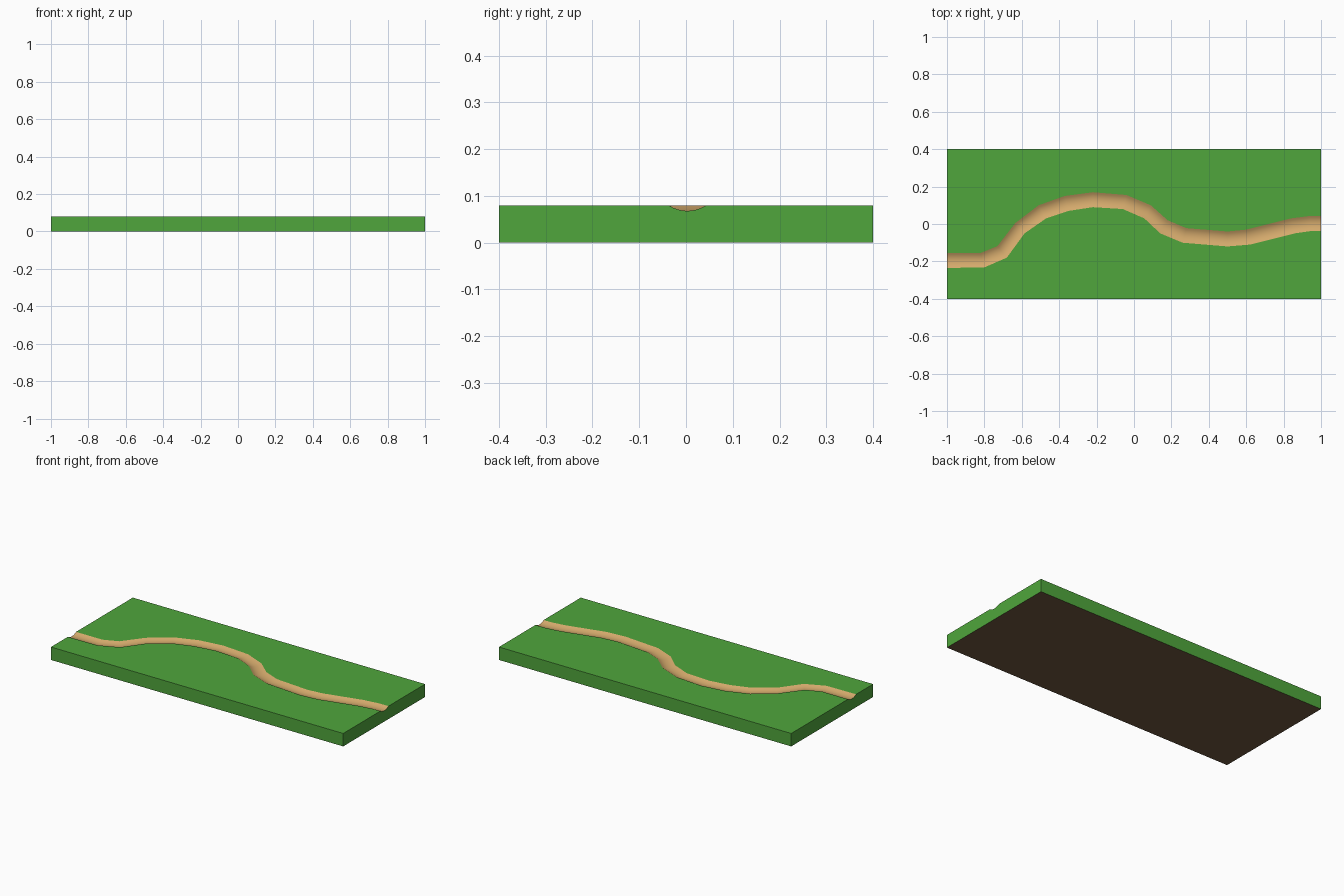
import bpy, bmesh, math
from mathutils import Vector

if "Cube" in bpy.data.objects:
    bpy.data.objects.remove(bpy.data.objects["Cube"])

HALF_Y, TOP = 0.4, 0.08
WIDTH, DEPTH, SEGS = 0.08, 0.012, 8

# Both banks of the winding trail: (far x, far y, near x, near y)
BANKS = [
    (-1, -.155, -1, -.235), (-.82, -.155, -.80, -.232), (-.73, -.118, -.68, -.18),
    (-.635, .005, -.585, -.05), (-.51, .10, -.47, .03), (-.37, .15, -.35, .07),
    (-.22, .17, -.22, .09), (-.04, .155, -.06, .08), (.09, .10, .055, .03),
    (.18, .02, .14, -.05), (.28, -.022, .26, -.10), (.50, -.04, .50, -.12),
    (.60, -.03, .62, -.11), (.84, .03, .86, -.05), (.94, .043, .95, -.037),
    (1, .043, 1, -.037)]


def material(name, rgb):
    m = bpy.data.materials.new(name)
    m.diffuse_color = (*rgb, 1)
    m.use_nodes = True
    m.node_tree.nodes["Principled BSDF"].inputs["Base Color"].default_value = m.diffuse_color
    return m


def dip(t):
    # Shallow circular arc across the trail, t from 0 to 1
    r = (WIDTH ** 2 / 4 + DEPTH ** 2) / (2 * DEPTH)
    s = (t - 0.5) * WIDTH
    return TOP - DEPTH + r - math.sqrt(r * r - s * s)


bm = bmesh.new()
GRASS, TRAIL, SOIL = 0, 1, 2


def face(verts, slot, smooth=False):
    f = bm.faces.new(verts)
    f.material_index = slot
    f.smooth = smooth


# Cross rows: back edge, trail arc, front edge
rows = []
for fx, fy, nx, ny in BANKS:
    far, near = Vector((fx, fy, 0)), Vector((nx, ny, 0))
    row = [bm.verts.new((fx, HALF_Y, TOP))]
    for i in range(SEGS + 1):
        p = far.lerp(near, i / SEGS)
        row.append(bm.verts.new((p.x, p.y, dip(i / SEGS))))
    row.append(bm.verts.new((nx, -HALF_Y, TOP)))
    rows.append(row)

# Grass and trail surfaces
for a, b in zip(rows, rows[1:]):
    for i in range(len(a) - 1):
        on_trail = 0 < i < len(a) - 2
        face((a[i], a[i + 1], b[i + 1], b[i]), TRAIL if on_trail else GRASS, on_trail)

# Side walls and soil underside
bl, fl, fr, br = [bm.verts.new((x, y, 0)) for x, y in
                  ((-1, HALF_Y), (-1, -HALF_Y), (1, -HALF_Y), (1, HALF_Y))]
face([r[0] for r in rows] + [br, bl], GRASS)
face([fl, fr] + [r[-1] for r in reversed(rows)], GRASS)
face([bl, fl] + rows[0][::-1], GRASS)
face([fr, br] + rows[-1], GRASS)
face((bl, br, fr, fl), SOIL)

bmesh.ops.recalc_face_normals(bm, faces=bm.faces)
# Keep the trail banks crisp
for e in bm.edges:
    e.smooth = len({f.material_index for f in e.link_faces}) == 1

mesh = bpy.data.meshes.new("ground_tile_with_trail")
bm.to_mesh(mesh)
bm.free()
for m in (material("grass", (0.08, 0.38, 0.045)),
          material("trail_dirt", (0.66, 0.40, 0.15)),
          material("soil", (0.16, 0.10, 0.05))):
    mesh.materials.append(m)
tile = bpy.data.objects.new("ground_tile_with_trail", mesh)
bpy.context.collection.objects.link(tile)
